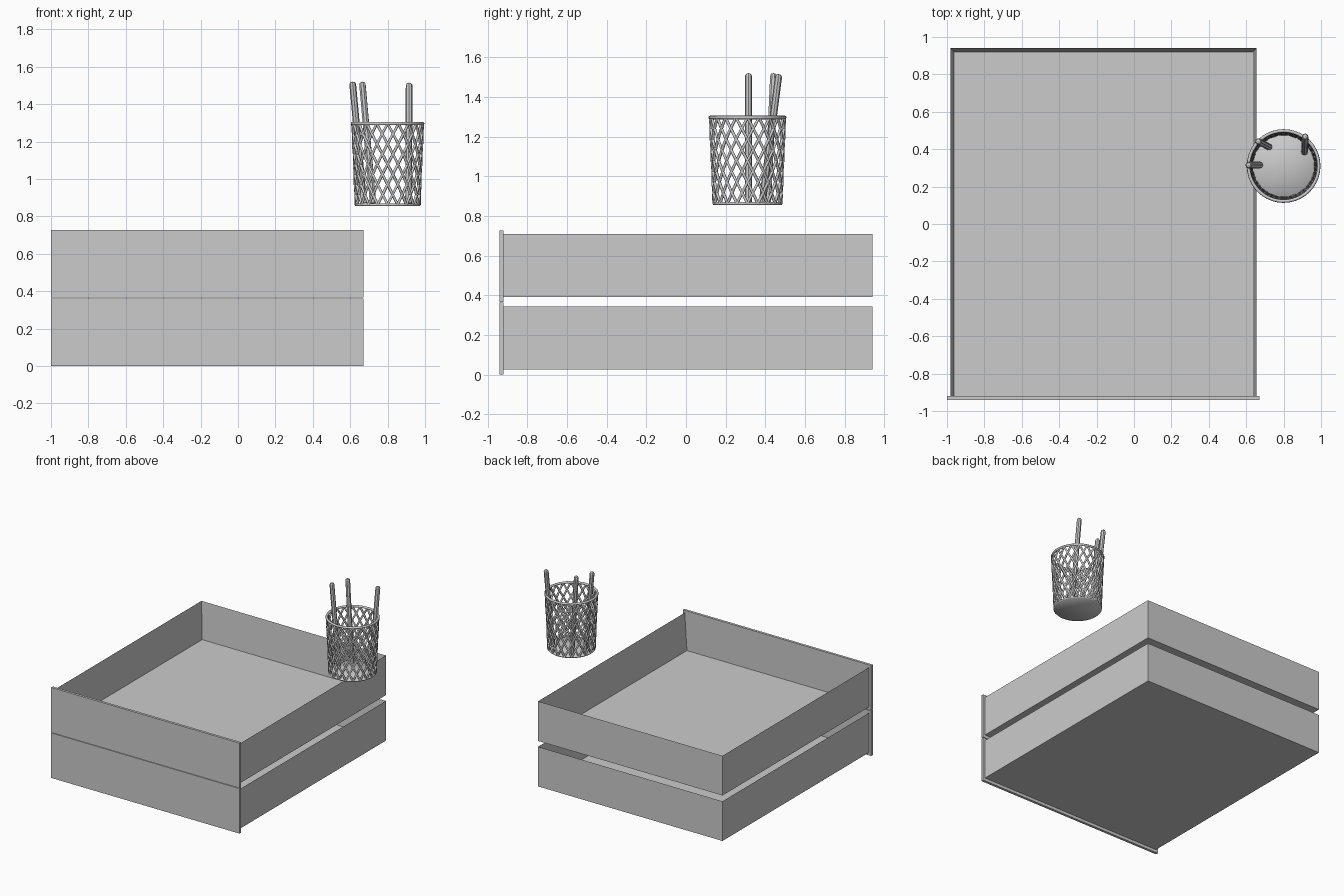
import bpy, bmesh, math
from mathutils import Vector

if "Cube" in bpy.data.objects:
    bpy.data.objects.remove(bpy.data.objects["Cube"])

grey = bpy.data.materials.new("plain grey")
grey.diffuse_color = (0.6, 0.6, 0.6, 1)
grey.use_nodes = True
grey.node_tree.nodes["Principled BSDF"].inputs["Base Color"].default_value = grey.diffuse_color


def finish(name, bm, smooth=False):
    mesh = bpy.data.meshes.new(name)
    bmesh.ops.recalc_face_normals(bm, faces=bm.faces)
    bm.to_mesh(mesh)
    bm.free()
    mesh.materials.append(grey)
    for p in mesh.polygons:
        p.use_smooth = smooth
    ob = bpy.data.objects.new(name, mesh)
    bpy.context.collection.objects.link(ob)
    return ob


def box(name, x0, x1, y0, y1, z0, z1):
    bm = bmesh.new()
    bmesh.ops.create_cube(bm, size=1)
    for v in bm.verts:
        v.co = Vector(((x0 + x1) / 2 + v.co.x * (x1 - x0),
                       (y0 + y1) / 2 + v.co.y * (y1 - y0),
                       (z0 + z1) / 2 + v.co.z * (z1 - z0)))
    return finish(name, bm)


def lathe(name, profile, centre, sides):
    """Revolve a closed (radius, z) profile."""
    bm = bmesh.new()
    vs = [bm.verts.new((r, 0, z)) for r, z in profile]
    es = [bm.edges.new((vs[i], vs[(i + 1) % len(vs)])) for i in range(len(vs))]
    bmesh.ops.spin(bm, geom=vs + es, axis=(0, 0, 1), cent=(0, 0, 0),
                   angle=2 * math.pi, steps=sides)
    bmesh.ops.remove_doubles(bm, verts=bm.verts, dist=1e-5)
    bmesh.ops.translate(bm, verts=bm.verts, vec=centre)
    return finish(name, bm, True)


# Two stacked open drawers: tray with thin walls, and a wider front panel
L, R, F, B, T = -0.982, 0.655, -0.92, 0.94, 0.02
for label, z in (("lower", 0.0), ("upper", 0.365)):
    z0, z1 = z + 0.025, z + 0.343
    box(label + "_front_panel", -1.0, 0.672, -0.94, F, z + 0.001, z + 0.362)
    bm = bmesh.new()
    # tray cross-section as a U of walls around the floor
    bmesh.ops.create_cube(bm, size=1)
    for v in bm.verts:
        v.co = Vector((R if v.co.x > 0 else L, B if v.co.y > 0 else F,
                       z1 if v.co.z > 0 else z0))
    top = [f for f in bm.faces if f.calc_center_median().z > z1 - 0.001]
    bmesh.ops.inset_region(bm, faces=top, thickness=T, use_even_offset=True)
    for v in top[0].verts:
        v.co.z = z0 + T
        if v.co.y < 0:
            v.co.y = F + 0.001
    finish(label + "_tray", bm)

# Mesh pencil cup
C = Vector((0.80, 0.31, 0))
Z0, Z1, R0, R1 = 0.862, 1.296, 0.170, 0.188
lathe("cup_base", [(0, 0.855), (0.172, 0.855), (0.178, 0.862), (0.172, 0.869), (0, 0.869)], C, 40)
rim = [(0.188 + 0.009 * math.cos(a * math.pi / 4), Z1 + 0.009 * math.sin(a * math.pi / 4))
       for a in range(8)]
lathe("cup_rim", rim, C, 40)

# Crossing wires wound both ways around the cup
COUNT, TWIST, STEPS = 20, 1.26, 10
cu = bpy.data.curves.new("cup_lattice", 'CURVE')
cu.dimensions = '3D'
cu.bevel_depth = 0.0075
cu.bevel_resolution = 1
for way in (1, -1):
    for i in range(COUNT):
        s = cu.splines.new('POLY')
        s.points.add(STEPS)
        for k, p in enumerate(s.points):
            t = k / STEPS
            a = 2 * math.pi * i / COUNT + way * TWIST * t
            r = R0 + (R1 - R0) * t
            p.co = (C.x + r * math.cos(a), C.y + r * math.sin(a), Z0 + (Z1 - Z0) * t, 1)
        s.use_smooth = True
cu.materials.append(grey)
lattice = bpy.data.objects.new("cup_lattice", cu)
bpy.context.collection.objects.link(lattice)
bpy.context.view_layer.objects.active = lattice
lattice.select_set(True)
bpy.ops.object.convert(target='MESH')

# Three leaning pencils with rounded ends
for n, (bottom, tip) in enumerate((((0.672, 0.315, 0.87), (0.612, 0.315, 1.52)),
                                   ((0.722, 0.412, 0.87), (0.664, 0.442, 1.52)),
                                   ((0.912, 0.385, 0.87), (0.915, 0.468, 1.515)))):
    axis = Vector(tip) - Vector(bottom)
    h, r = axis.length, 0.018
    ob = lathe("pencil_%d" % (n + 1),
               [(0, 0), (r, 0), (r, h - 0.014), (r * 0.7, h - 0.004), (0, h)], (0, 0, 0), 8)
    for p in ob.data.polygons:
        p.use_smooth = False
    ob.rotation_mode = 'QUATERNION'
    ob.rotation_quaternion = axis.to_track_quat('Z', 'Y')
    ob.location = bottom
